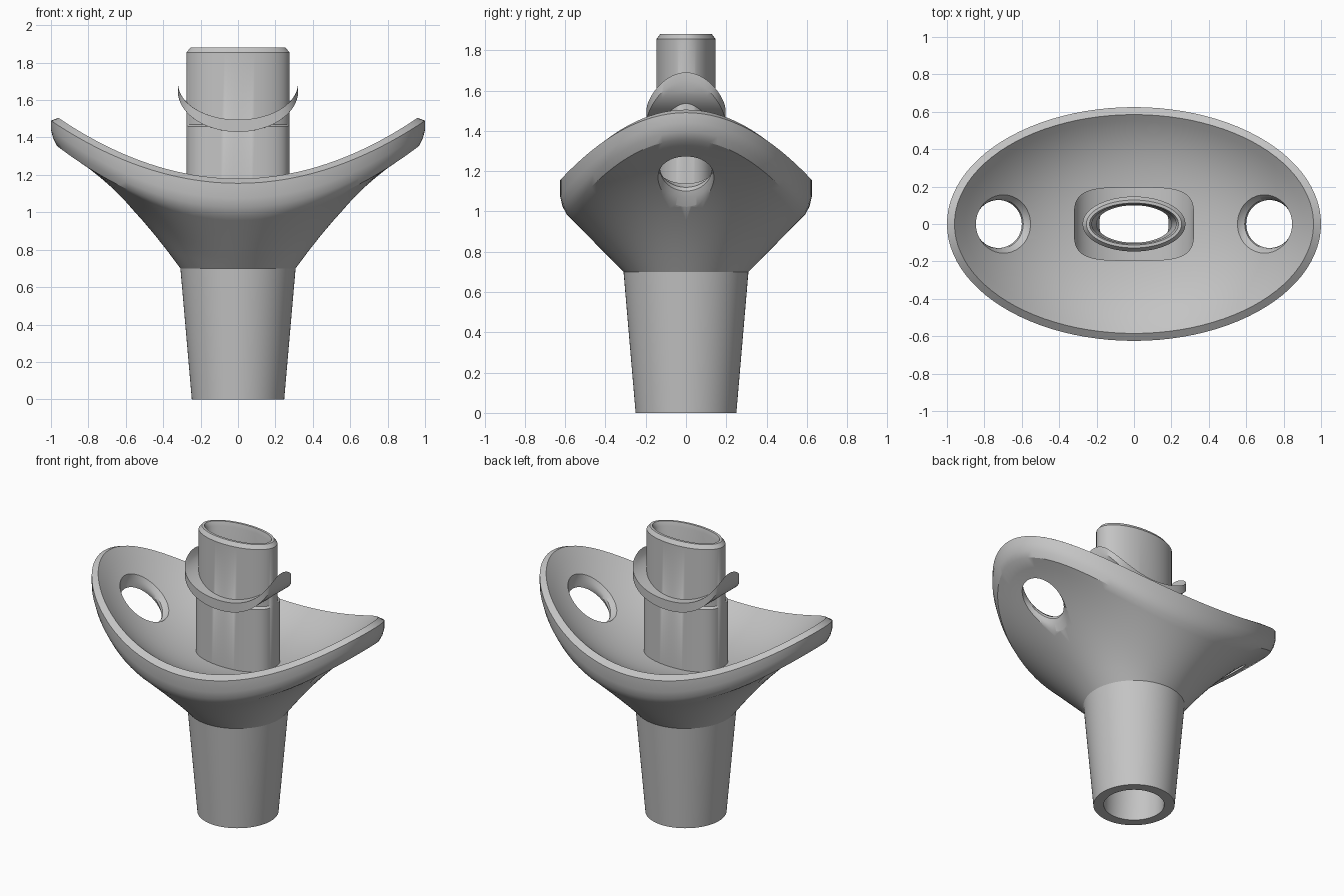
import bpy, bmesh
from math import sin, cos, pi, sqrt, radians

if "Cube" in bpy.data.objects:
    bpy.data.objects.remove(bpy.data.objects["Cube"])

SIDES = 96
GREY = (0.55, 0.55, 0.55, 1)
mat = bpy.data.materials.new("light_grey")
mat.use_nodes = True
mat.diffuse_color = GREY
mat.node_tree.nodes["Principled BSDF"].inputs["Base Color"].default_value = GREY


def loop(a, b, height, power=2, cx=0):
    """Closed oval ring; height is a number or a function of x, y."""
    pts = []
    for i in range(SIDES):
        c, s = cos(2 * pi * i / SIDES), sin(2 * pi * i / SIDES)
        k = (abs(c) ** power + abs(s) ** power) ** (-1 / power)
        x, y = cx + a * k * c, b * k * s
        pts.append((x, y, height(x, y) if callable(height) else height))
    return pts


def mix(p, q, t):
    """Ring part way between two rings."""
    return [tuple(u + (v - u) * t for u, v in zip(m, n)) for m, n in zip(p, q)]


def loft(name, rings, ring_shaped=True):
    """Skin the rings; join last to first, or cap both ends."""
    bm = bmesh.new()
    rows = [[bm.verts.new(p) for p in r] for r in rings]
    pairs = list(zip(rows, rows[1:]))
    if ring_shaped:
        pairs.append((rows[-1], rows[0]))
    else:
        bm.faces.new(rows[0])
        bm.faces.new(rows[-1])
    for p, q in pairs:
        for i in range(SIDES):
            j = (i + 1) % SIDES
            bm.faces.new((p[i], p[j], q[j], q[i]))
    bmesh.ops.recalc_face_normals(bm, faces=bm.faces)
    me = bpy.data.meshes.new(name)
    bm.to_mesh(me)
    bm.free()
    me.materials.append(mat)
    ob = bpy.data.objects.new(name, me)
    bpy.context.collection.objects.link(ob)
    return ob


def activate(ob):
    bpy.ops.object.select_all(action='DESELECT')
    ob.select_set(True)
    bpy.context.view_layer.objects.active = ob


def rise(base, gain, a):
    """Height that climbs toward the two long ends of an oval."""
    return lambda x, y: base + gain * (x / a) ** 2


def bowl(x, y):
    t2 = (x / 0.96) ** 2 + (y / 0.585) ** 2
    return 1.02 + (0.16 * t2 + 0.325 * (x / 0.96) ** 2) * (0.6 + 0.4 * t2)


# Tapered hollow stem
stem = loft("stem", [loop(0.247, 0.25, 0), loop(0.308, 0.31, 0.70),
                     loop(0.2, 0.15, 0.70), loop(0.185, 0.185, 0)])

# Saddle shaped flange: outside, rim, bowl, bore
foot = loop(0.308, 0.31, 0.70)
shoulder = loop(0.968, 0.592, rise(0.985, 0.37, 0.968))
outside = []
for k in range(11):
    s = k / 10
    outside.append([(x, y, z + 0.26 * s * (1 - s) * cos(2 * pi * i / SIDES) ** 2)
                    for i, (x, y, z) in enumerate(mix(foot, shoulder, s))])
rim = [loop(0.988, 0.613, rise(1.025, 0.37, 0.988)),
       loop(1.0, 0.625, rise(1.075, 0.365, 1)),
       loop(1.0, 0.625, rise(1.155, 0.335, 1)),
       loop(0.96, 0.585, rise(1.18, 0.325, 0.96))]
inside = []
for k in range(1, 15):
    s = k / 14
    inside.append(loop(0.96 - 0.76 * s, 0.585 - 0.485 * s, bowl))
flange = loft("flange", outside + rim + inside + [loop(0.2, 0.15, 0.70)])

# Flared hole through each end of the flange
levels = [(0.70, 0.15, 0.175, 0.2), (0.70, 0.148, 0.17, 0.08),
          (0.708, 0.137, 0.15, 0.05), (0.72, 0.128, 0.133, 0.025)]
levels += [(0.725, 0.125, 0.128, 0)] + [(c, a, b, -h) for c, a, b, h in reversed(levels)]
for side in (1, -1):
    rings = [loop(a, b, lambda x, y, h=h: 1.21 + h + 0.87 * (abs(x) - 0.725), cx=side * c)
             for c, a, b, h in levels]
    cutter = loft("hole_cutter", rings, ring_shaped=False)
    cutter.hide_render = True
    activate(flange)
    mod = flange.modifiers.new("hole", 'BOOLEAN')
    mod.operation = 'DIFFERENCE'
    mod.solver = 'EXACT'
    mod.object = cutter
    bpy.ops.object.modifier_apply(modifier=mod.name)
    bpy.data.objects.remove(cutter)

# Oval tube: fuller below the collar, chamfered lip on top
tube = loft("oval_tube", [
    loop(0.275, 0.15, 0.99, 2.8), loop(0.275, 0.15, 1.46, 2.8),
    loop(0.275, 0.147, 1.47), loop(0.275, 0.147, 1.855), loop(0.255, 0.128, 1.88),
    loop(0.238, 0.112, 1.88), loop(0.225, 0.105, 1.85), loop(0.2, 0.1, 0.99)])


# Curved collar, turned up at both ends
def curl(base, gain):
    return lambda x, y: base + gain * (1 - sqrt(max(0, 1 - (x / 0.322) ** 2)))


def collar_rows(height):
    inner, outer = loop(0.255, 0.128, 0), loop(0.322, 0.197, 0, 4)
    rows = []
    for k in range(9):
        ring = mix(inner, outer, k / 8)
        rows.append([(x, y, height(x, y)) for x, y, z in ring])
    return rows


collar = loft("collar", collar_rows(curl(1.43, 0.22))
              + collar_rows(curl(1.495, 0.195))[::-1])

for part in (stem, flange, tube, collar):
    activate(part)
    bpy.ops.object.shade_smooth_by_angle(angle=radians(32))
